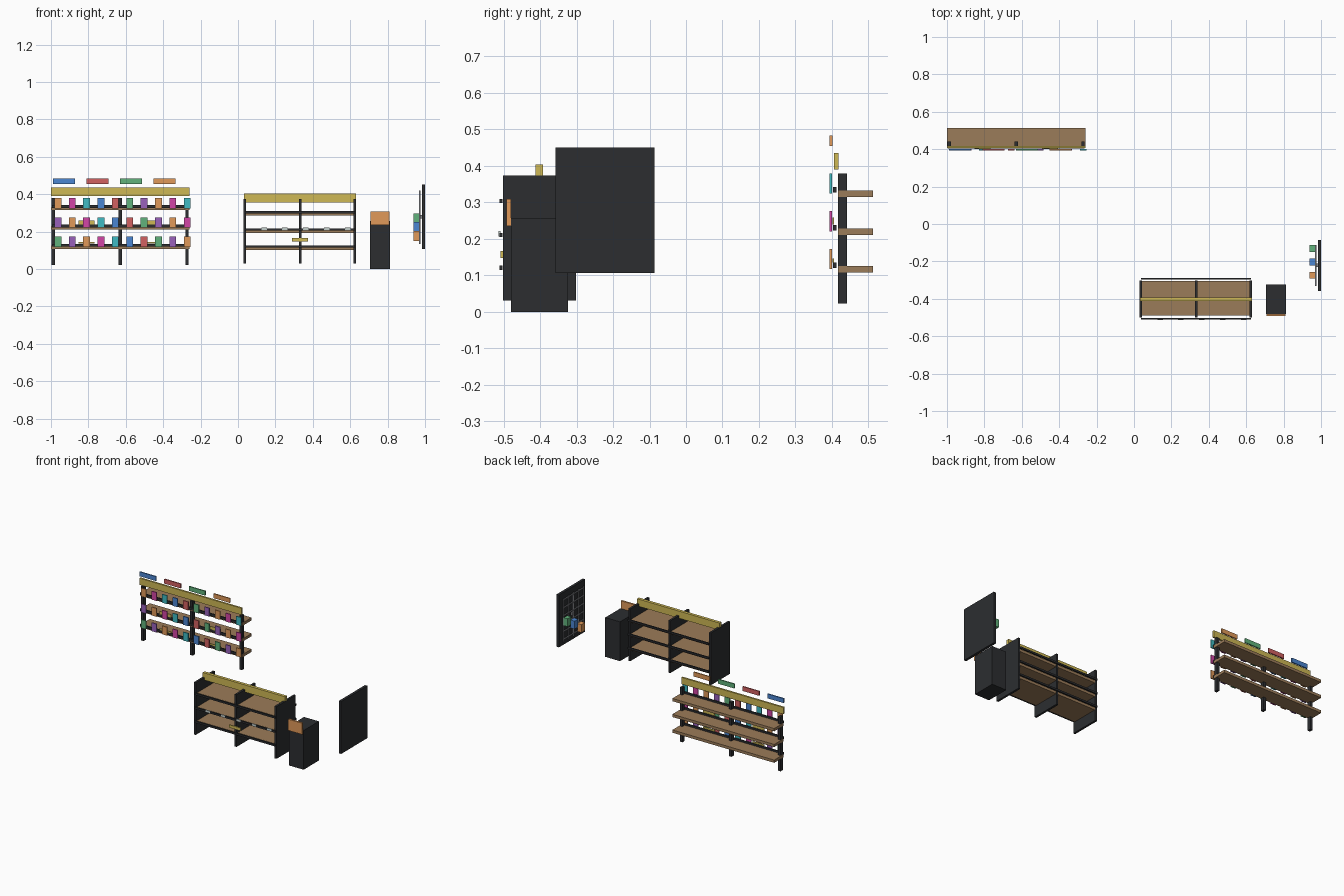
import bpy

COL = {
    'black': (0.025, 0.027, 0.03), 'wood': (0.33, 0.20, 0.10), 'gold': (0.62, 0.48, 0.09),
    'orange': (0.75, 0.32, 0.10), 'magenta': (0.65, 0.06, 0.38), 'teal': (0.05, 0.50, 0.55),
    'blue': (0.07, 0.24, 0.65), 'red': (0.65, 0.12, 0.12), 'green': (0.12, 0.45, 0.20),
    'violet': (0.32, 0.12, 0.50), 'steel': (0.25, 0.26, 0.28), 'pale': (0.55, 0.62, 0.60),
}
mats = {}
for n, c in COL.items():
    mats[n] = bpy.data.materials.new(n)
    mats[n].diffuse_color = (*c, 1)


def box(name, x, y, z, mat):
    """Box from (min, max) ranges along each axis."""
    bpy.ops.mesh.primitive_cube_add(size=1, location=[sum(r) / 2 for r in (x, y, z)])
    o = bpy.context.object
    o.name = name
    o.scale = [r[1] - r[0] for r in (x, y, z)]
    bpy.ops.object.transform_apply(location=False, rotation=False, scale=True)
    o.data.materials.append(mats[mat])
    return o


def mid(c, w):
    return (c - w / 2, c + w / 2)


# Wall shelf: posts, planks, lips, rows of game cases
for x in (-0.987, -0.63, -0.273):
    box('wall_shelf_post', mid(x, 0.018), (0.417, 0.441), (0.023, 0.38), 'black')
cycle = ['orange', 'magenta', 'teal', 'blue', 'red', 'green', 'violet']
for row, z in enumerate((0.333, 0.229, 0.126)):
    box('wall_shelf_plank', (-1, -0.26), (0.416, 0.513), (z - 0.018, z), 'wood')
    box('wall_shelf_lip', (-0.995, -0.265), (0.403, 0.412), (z - 0.006, z + 0.009), 'black')
    for i in range(10):
        box('game_case', mid(-0.963 + i * 0.0768, 0.036), (0.393, 0.400),
            (z - 0.008, z + 0.047), cycle[(i - row) % 7])
    if row:
        for x in (-0.81, -0.45):
            box('shelf_tag', mid(x, 0.085), (0.402, 0.406), (z + 0.010, z + 0.040 - 0.01 * row), 'gold')

# Wall shelf header and topper cards
box('wall_shelf_header', (-1, -0.26), (0.406, 0.418), (0.391, 0.435), 'gold')
for i, c in enumerate(('blue', 'red', 'green', 'orange')):
    box('topper_card', mid(-0.931 + i * 0.179, 0.118), (0.393, 0.401), (0.455, 0.484), c)

# Gondola: side panels, planks, front and back rails
for x in (0.037, 0.333, 0.624):
    box('gondola_panel', mid(x, 0.014), (-0.501, -0.302), (0.031, 0.374), 'black')
for z in (0.305, 0.212, 0.122):
    box('gondola_plank', (0.042, 0.620), (-0.488, -0.304), (z - 0.019, z - 0.002), 'wood')
    for y in (-0.507, -0.292):
        box('gondola_rail', (0.037, 0.626), mid(y, 0.009), (z - 0.007, z + 0.005), 'black')
box('gondola_header', (0.032, 0.630), (-0.412, -0.392), (0.357, 0.404), 'gold')
for x in (0.14, 0.25, 0.363, 0.475, 0.587):
    box('price_chip', mid(x, 0.03), (-0.514, -0.508), (0.207, 0.222), 'pale')
box('gondola_tag', mid(0.332, 0.086), (-0.508, -0.502), (0.148, 0.167), 'gold')

# Return cabinet with sign
box('drop_cabinet', (0.706, 0.813), (-0.480, -0.323), (0, 0.258), 'black')
box('drop_cabinet_sign', (0.709, 0.810), (-0.492, -0.480), (0.235, 0.309), 'orange')

# Wall board with wire grid and hanging packs
box('wall_board', (0.983, 1.0), (-0.357, -0.086), (0.107, 0.451), 'black')
for i in range(5):
    box('grid_wire_upright', (0.968, 0.976), mid(-0.328 + i * 0.0535, 0.006), (0.135, 0.42), 'steel')
for i in range(6):
    box('grid_wire_cross', (0.968, 0.976), (-0.331, -0.111), mid(0.15 + i * 0.052, 0.006), 'steel')
box('grid_bracket', (0.974, 0.985), mid(-0.221, 0.02), mid(0.28, 0.02), 'steel')
for y, z, c in ((-0.274, 0.177, 'orange'), (-0.203, 0.227, 'blue'), (-0.131, 0.270, 'green')):
    box('hanging_pack', (0.939, 0.968), mid(y, 0.037), mid(z, 0.052), c)
